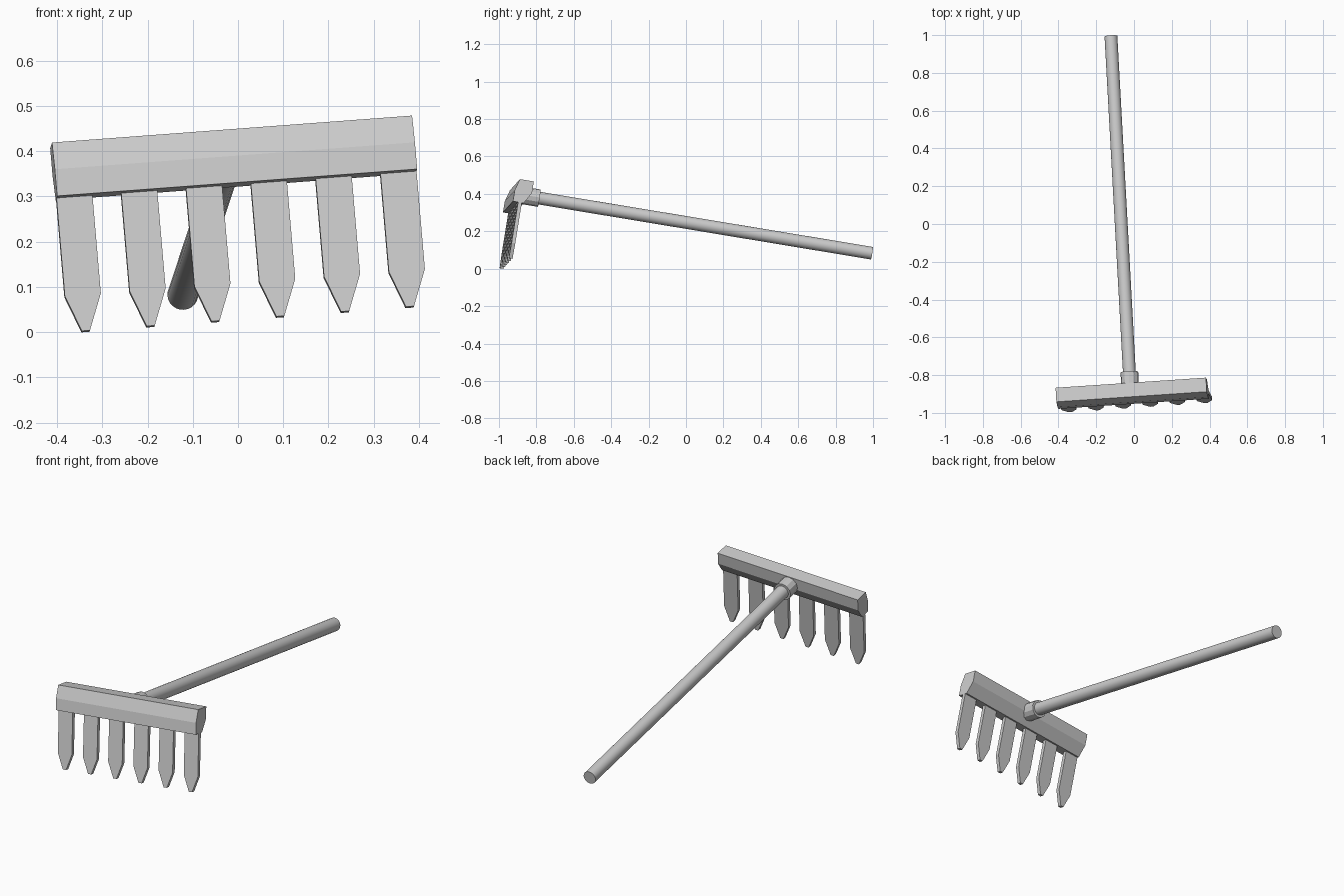
import bpy, bmesh, math
from mathutils import Matrix, Vector

cube = bpy.data.objects.get("Cube")
if cube:
    bpy.data.objects.remove(cube)

grey = bpy.data.materials.new("plain_grey")
grey.use_nodes = True
COLOUR = (0.6, 0.6, 0.6, 1)
grey.diffuse_color = COLOUR
grey.node_tree.nodes["Principled BSDF"].inputs["Base Color"].default_value = COLOUR

# Tilted frame: handle runs along local y, head along local x
y_axis = Vector((-0.054, 0.985, -0.163)).normalized()
x_axis = Vector((0.994, 0.075, 0.073))
x_axis = (x_axis - y_axis * x_axis.dot(y_axis)).normalized()
z_axis = x_axis.cross(y_axis)
FRAME = Matrix((x_axis, y_axis, z_axis)).transposed().to_4x4()
FRAME.translation = (-0.021, -0.85, 0.388)


def finish(name, bm):
    bmesh.ops.recalc_face_normals(bm, faces=bm.faces)
    mesh = bpy.data.meshes.new(name)
    bm.to_mesh(mesh)
    bm.free()
    mesh.materials.append(grey)
    obj = bpy.data.objects.new(name, mesh)
    bpy.context.collection.objects.link(obj)
    obj.matrix_world = FRAME
    return obj


def extrude(name, outline, depth):
    """Extrude a planar outline of 3D points along a depth vector."""
    bm = bmesh.new()
    face = bm.faces.new([bm.verts.new(p) for p in outline])
    out = bmesh.ops.extrude_face_region(bm, geom=[face])
    verts = [g for g in out["geom"] if isinstance(g, bmesh.types.BMVert)]
    bmesh.ops.translate(bm, verts=verts, vec=depth)
    return finish(name, bm)


def rod(name, radius, start, end, sides):
    """Cylinder along local y."""
    bm = bmesh.new()
    place = Matrix.Translation((0, (start + end) / 2, 0)) @ Matrix.Rotation(math.pi / 2, 4, "X")
    bmesh.ops.create_cone(bm, cap_ends=True, segments=sides, radius1=radius,
                          radius2=radius, depth=end - start, matrix=place)
    return finish(name, bm)


# Head bar with bevelled upper front and lower back
MID, HALF = 0.008, 0.4
TOP, BOTTOM, WAIST = 0.049, -0.074, -0.014
FRONT, BACK = -0.092, 0.0015
profile = [(FRONT + 0.018, TOP), (BACK, TOP), (BACK, WAIST),
           (BACK - 0.035, BOTTOM), (FRONT, BOTTOM), (FRONT, WAIST)]
extrude("head_bar", [(MID - HALF, y, z) for y, z in profile], (2 * HALF, 0, 0))

# Six pointed tines
SHOULDER, TIP = -0.294, -0.375
for i in range(6):
    x = MID + (i - 2.5) * 0.144
    half_outline = [(0.04, BOTTOM + 0.01), (0.04, SHOULDER), (0.009, TIP)]
    outline = half_outline + [(-a, z) for a, z in reversed(half_outline)]
    extrude(f"tine_{i + 1}", [(x + a, FRONT + 0.028, z) for a, z in outline], (0, 0.02, 0))

# Collar and handle
collar = rod("collar", 0.047, -0.03, 0.066, 12)
handle = rod("handle", 0.034, 0.0, 1.872, 24)
bpy.ops.object.select_all(action="DESELECT")
handle.select_set(True)
bpy.context.view_layer.objects.active = handle
bpy.ops.object.shade_smooth_by_angle(angle=math.radians(30))
